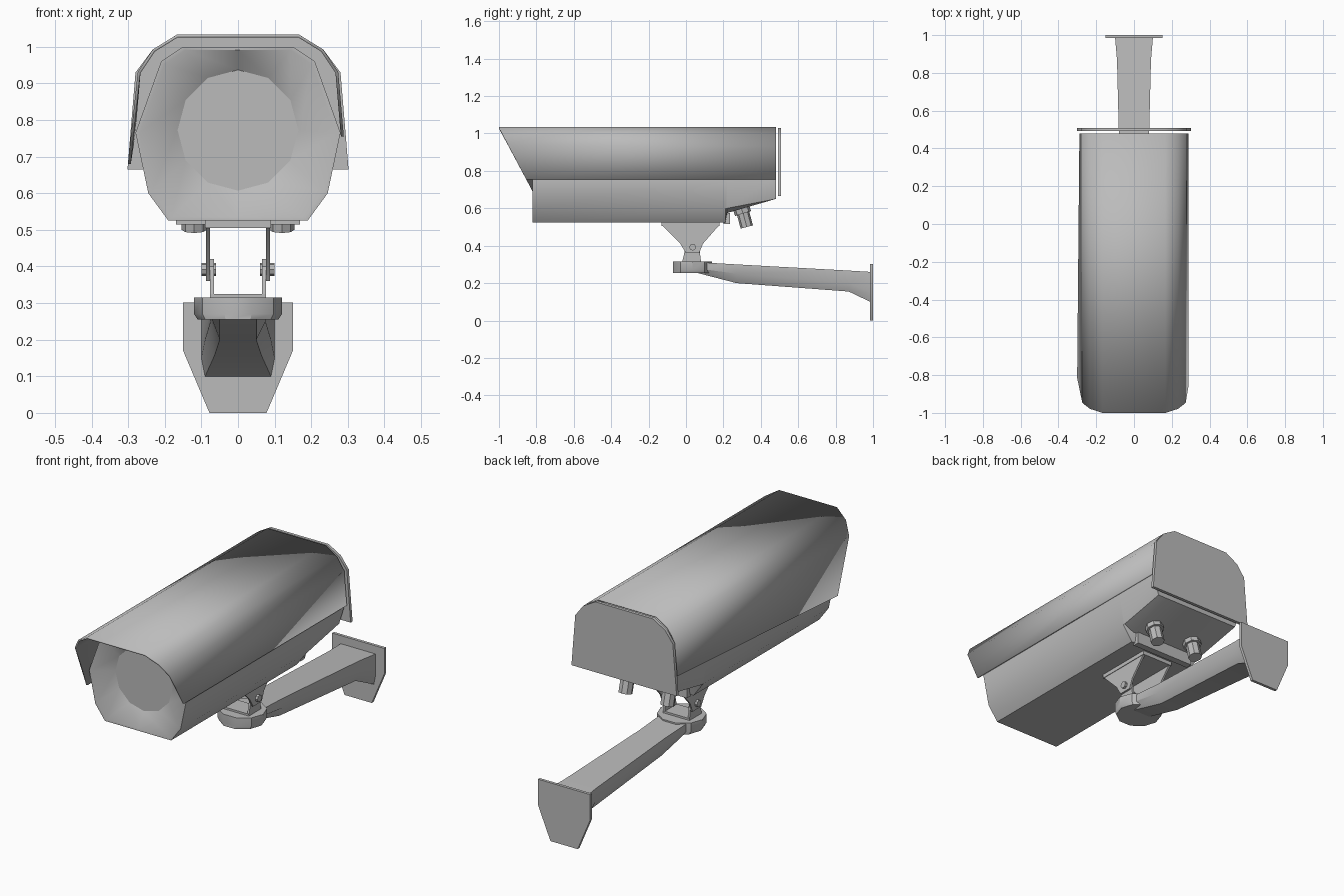
import bpy, bmesh, math
from mathutils import Vector

cube = bpy.data.objects.get("Cube")
if cube:
    bpy.data.objects.remove(cube, do_unlink=True)

GREY = (0.5, 0.5, 0.5, 1)
mat = bpy.data.materials.new("housing_grey")
mat.use_nodes = True
mat.diffuse_color = GREY
mat.node_tree.nodes["Principled BSDF"].inputs["Base Color"].default_value = GREY


def finish(name, bm, smooth=35):
    bmesh.ops.recalc_face_normals(bm, faces=bm.faces)
    mesh = bpy.data.meshes.new(name)
    bm.to_mesh(mesh)
    bm.free()
    obj = bpy.data.objects.new(name, mesh)
    bpy.context.collection.objects.link(obj)
    mesh.materials.append(mat)
    bpy.ops.object.select_all(action='DESELECT')
    obj.select_set(True)
    bpy.context.view_layer.objects.active = obj
    bpy.ops.object.shade_smooth_by_angle(angle=math.radians(smooth))
    return obj


def loft(name, sections, caps=(True, True), closed=True):
    """Skin a list of point rings with equal point counts."""
    bm = bmesh.new()
    rings = [[bm.verts.new(p) for p in s] for s in sections]
    n = len(rings[0])
    for a, b in zip(rings, rings[1:]):
        for i in range(n if closed else n - 1):
            j = (i + 1) % n
            bm.faces.new((a[i], a[j], b[j], b[i]))
    if caps[0]:
        bm.faces.new(rings[0])
    if caps[1]:
        bm.faces.new(rings[-1])
    return finish(name, bm)


def mirrored(half):
    return half + [(-x, z) for x, z in reversed(half) if x]


def at_y(profile, y):
    return [(x, y, z) for x, z in profile]


def at_x(profile, x):
    return [(x, y, z) for y, z in profile]


def rod(name, start, end, radius, sides=10):
    start, end = Vector(start), Vector(end)
    turn = (end - start).to_track_quat('Z', 'Y')
    ring = [turn @ Vector((radius * math.cos(a), radius * math.sin(a), 0))
            for a in (math.tau * i / sides for i in range(sides))]
    return loft(name, [[start + p for p in ring], [end + p for p in ring]])


def box(name, x, y0, y1, z0, z1):
    ring = mirrored([(x, z0), (x, z1)])
    return loft(name, [at_y(ring, y0), at_y(ring, y1)])


# Camera body with recessed front bezel and raised rear underside
body = mirrored([(0, .525), (.19, .525), (.245, .6), (.28, .765),
                 (.21, .96), (.15, 1.0), (0, 1.0)])
mid = .772
inner = [(x * .96, mid + (z - mid) * .96) for x, z in body]
disc = [(.165 * math.sin(a), mid - .165 * math.cos(a))
        for a in (math.tau * i / len(body) for i in range(len(body)))]


def raised(floor):
    return [(x, max(z, floor)) for x, z in body]


loft("camera_body", [at_y(disc, -.77), at_y(inner, -.82), at_y(body, -.82),
                     at_y(body, .21), at_y(raised(.575), .22),
                     at_y(raised(.65), .48)], caps=(False, True))
loft("lens_window", [at_y(disc, -.77), at_y(disc, -.765)])
box("rear_lip", .17, .2, .235, .515, .575)

# Sunshield hood, front edge raked back, one lower front corner dropped
hood = mirrored([(.285, .755), (.27, .93), (.23, .99), (.165, 1.03)])
front = hood[:-1] + [(-.297, .68)]
rake = [(x, -1 + (1.03 - z) * .53, z) for x, z in front]
shield = loft("sunshield", [rake, at_y(hood, .48)], caps=(False, False), closed=False)
shell = shield.modifiers.new("thickness", 'SOLIDIFY')
shell.thickness = .008
shell.offset = 0

# Rear cover plate
cover = mirrored([(.302, .665), (.28, .93), (.235, .99), (.165, 1.03)])
loft("rear_cover", [at_y(cover, .492), at_y(cover, .508)])

# Swivel bracket, cheeks and bolts
box("bracket_top", .09, -.13, .18, .505, .527)
box("swivel_base", .075, -.02, .08, .312, .325)
upper = [(-.13, .51), (.18, .51), (.16, .49), (.09, .41), (.07, .36), (0, .36), (-.03, .41), (-.11, .49)]
lower = [(-.02, .315), (.08, .315), (.07, .4), (.035, .42), (0, .4)]
for side, label in ((1, "left"), (-1, "right")):
    loft(label + "_bracket_cheek", [at_x(upper, side * .077), at_x(upper, side * .087)])
    loft(label + "_swivel_cheek", [at_x(lower, side * .066), at_x(lower, side * .076)])
    rod(label + "_pivot_bolt", (side * .06, .035, .392), (side * .1, .035, .392), .018, 8)
    # Cable glands under the rear
    x = side * .12
    rod(label + "_gland_nut", (x, .29, .62), (x, .305, .572), .045, 8)
    rod(label + "_cable_gland", (x, .305, .575), (x, .325, .5), .034, 8)

# Arm head
ring = [(.12 * math.cos(a), .035 + .11 * math.sin(a))
        for a in (math.tau * i / 10 for i in range(10))]
loft("arm_head", [[(x * s, y, z) for x, y in ring]
                  for s, z in ((.92, .255), (1, .27), (1, .315))])


# Tapered arm with chamfered underside
def arm_section(y, wide, narrow, top, middle, bottom):
    return at_y(mirrored([(narrow, bottom), (wide, middle), (wide, top)]), y)


loft("arm", [arm_section(.05, .08, .05, .313, .28, .257),
             arm_section(.27, .075, .05, .3, .25, .2),
             arm_section(.87, .09, .065, .267, .2, .155),
             arm_section(.985, .1, .09, .26, .15, .1)])

# Wall plate
plate = mirrored([(.078, 0), (.15, .17), (.15, .302)])
loft("wall_plate", [at_y(plate, .985), at_y(plate, 1)])
